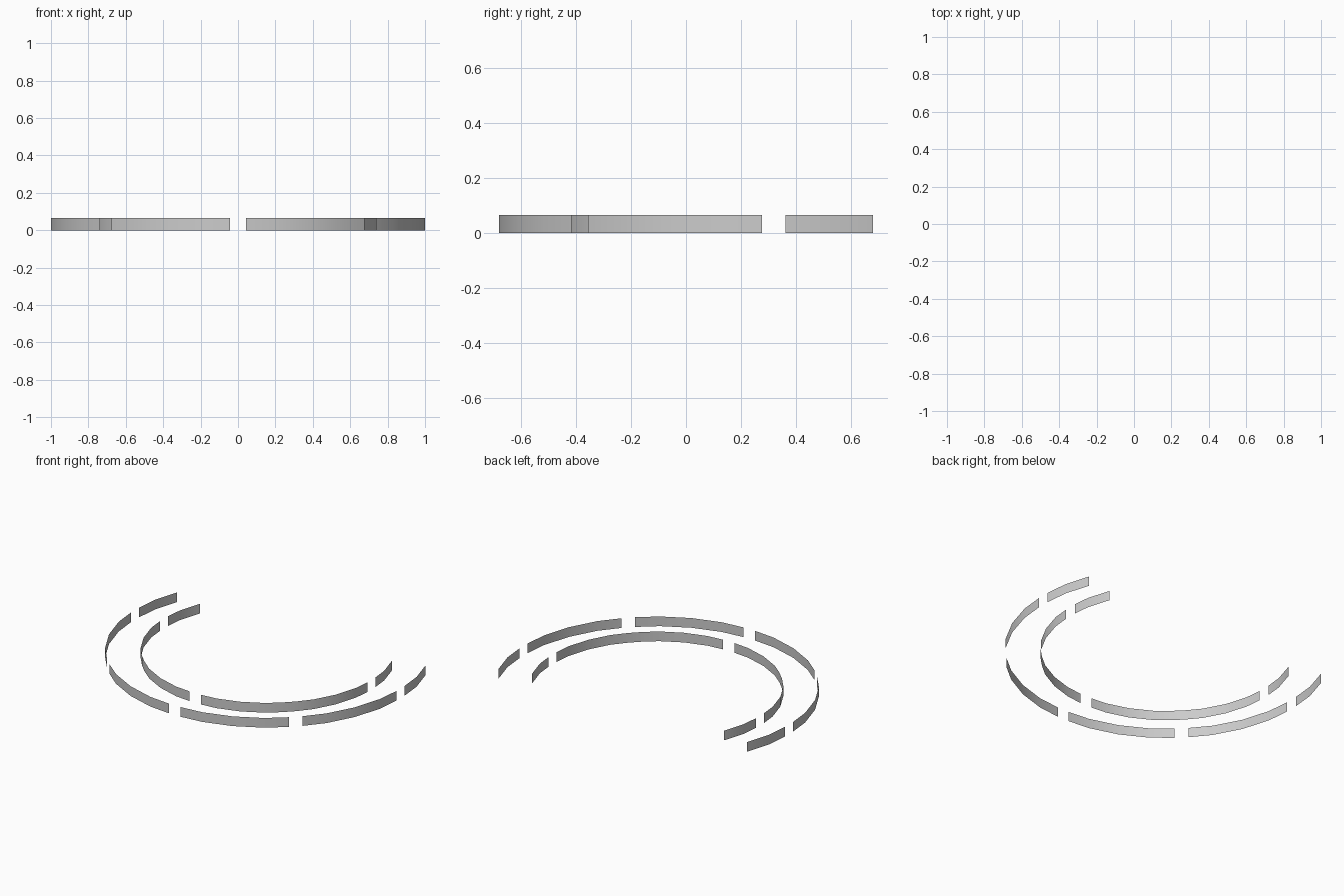
import bpy
import bmesh
from math import sin, cos, radians, asin, degrees, floor

cube = bpy.data.objects.get("Cube")
if cube:
    bpy.data.objects.remove(cube, do_unlink=True)

HEIGHT = 0.066
CENTRE_Y = 0.32
STEP = 11.25       # degrees per facet
HALF_GAP = 0.043   # half the opening between neighbouring strips

grey = bpy.data.materials.new("plain grey")
grey.use_nodes = True
colour = (0.6, 0.6, 0.6, 1)
grey.diffuse_color = colour
grey.node_tree.nodes["Principled BSDF"].inputs["Base Color"].default_value = colour


def ring_point(radius, angle):
    """Point on the faceted ring, angle in degrees below the side axis."""
    offset = angle % STEP - STEP / 2
    r = radius * cos(radians(STEP / 2)) / cos(radians(offset))
    return r * cos(radians(angle)), CENTRE_Y - r * sin(radians(angle))


def strip(name, radius, start, end, side, skip=()):
    """Thin upright wall following the ring from start to end."""
    first = floor(start / STEP) + 1
    corners = [k * STEP for k in range(first, floor(end / STEP) + 1)
               if start < k * STEP < end]
    angles = [start] + [a for a in corners if a not in skip] + [end]
    if skip:
        angles = sorted(angles + [s + d for s in skip for d in (-gap, gap)])
    bm = bmesh.new()
    columns = []
    for a in angles:
        x, y = ring_point(radius, a)
        columns.append([bm.verts.new((side * x, y, z)) for z in (0, HEIGHT)])
    for (a, b), (c, d) in zip(columns, columns[1:]):
        # Faces look away from the ring centre
        bm.faces.new((a, b, d, c) if side > 0 else (a, c, d, b))
    mesh = bpy.data.meshes.new(name)
    bm.to_mesh(mesh)
    bm.free()
    mesh.materials.append(grey)
    mesh.shade_smooth()
    obj = bpy.data.objects.new(name, mesh)
    bpy.context.collection.objects.link(obj)


for side, label in ((1, "left"), (-1, "right")):
    # Outer ring: three strips on each side
    radius = 1.0043
    gap = degrees(asin(HALF_GAP / radius))
    strip(f"outer_back_strip_{label}", radius, -21.1, -gap, side)
    strip(f"outer_side_strip_{label}", radius, gap, 45 - gap, side)
    strip(f"outer_front_strip_{label}", radius, 45 + gap, 90 - gap, side)

    # Inner ring: two strips on each side, the long one with a flattened corner
    radius = 0.785
    gap = degrees(asin(HALF_GAP / radius))
    strip(f"inner_back_strip_{label}", radius, -22.9, -gap, side)
    strip(f"inner_front_strip_{label}", radius, gap, 90 - gap, side, skip=(45,))
